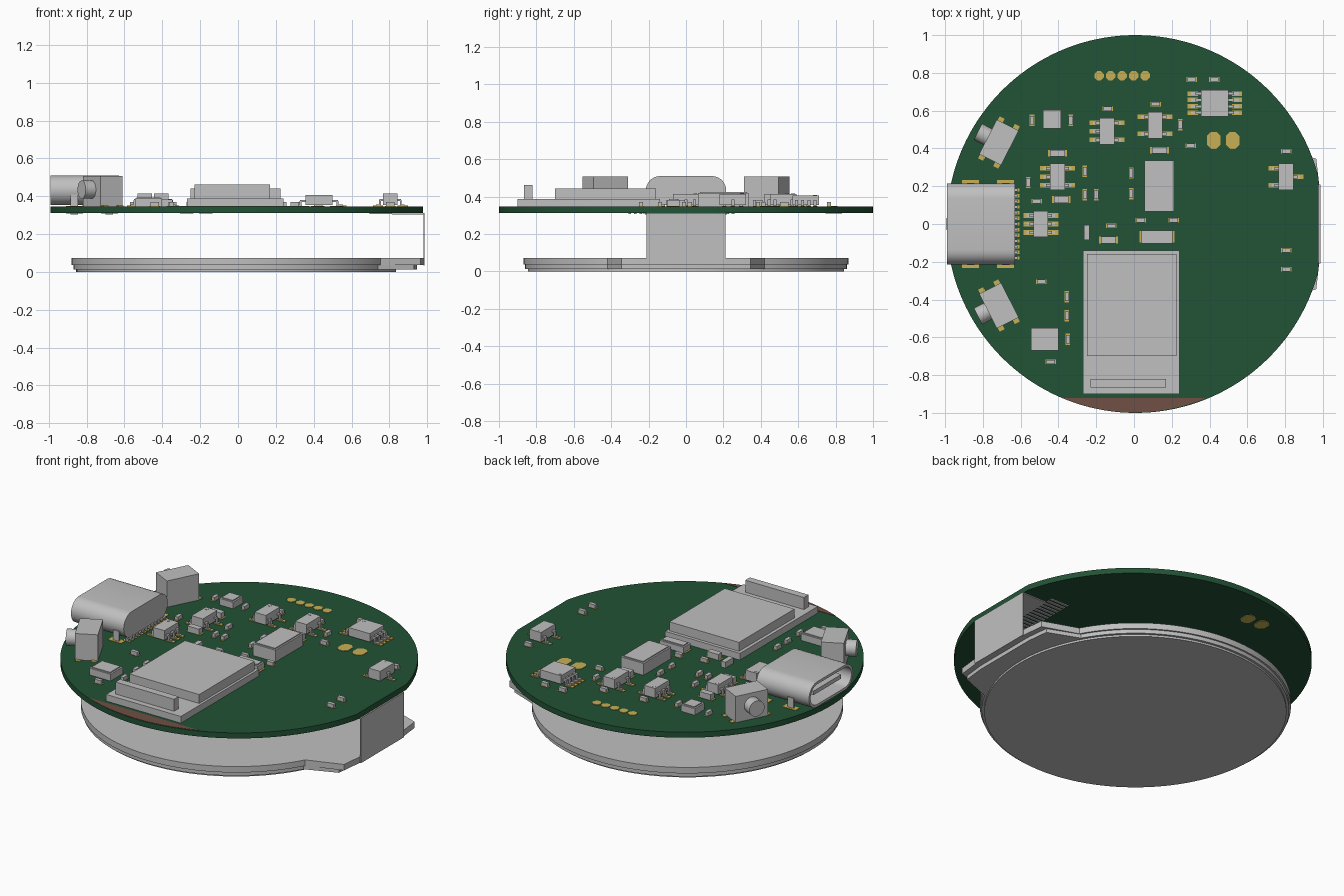
import bpy, bmesh, math
from mathutils import Matrix, Vector

if "Cube" in bpy.data.objects:
    bpy.data.objects.remove(bpy.data.objects["Cube"])


def material(name, rgb):
    m = bpy.data.materials.new(name)
    m.diffuse_color = (*rgb, 1)
    m.use_nodes = True
    m.node_tree.nodes["Principled BSDF"].inputs["Base Color"].default_value = m.diffuse_color
    return m


GREY = material("light grey", (0.527, 0.527, 0.527))
GREEN = material("board green", (0.016, 0.084, 0.036))
GOLD = material("gold pad", (0.58, 0.43, 0.09))
BROWN = material("bare board brown", (0.16, 0.08, 0.057))
TOP, BOT = 0.346, 0.312      # circuit board faces


def finish(name, bm, mat, smooth=False):
    bmesh.ops.recalc_face_normals(bm, faces=bm.faces)
    me = bpy.data.meshes.new(name)
    bm.to_mesh(me)
    bm.free()
    me.materials.append(mat)
    ob = bpy.data.objects.new(name, me)
    bpy.context.collection.objects.link(ob)
    if smooth:
        bpy.ops.object.select_all(action='DESELECT')
        ob.select_set(True)
        bpy.context.view_layer.objects.active = ob
        bpy.ops.object.shade_smooth_by_angle(angle=math.radians(30))
    return ob


def boxes(name, specs, mat, place=Matrix()):
    """One object from boxes given as (cx, cy, size_x, size_y, z0, z1)."""
    bm = bmesh.new()
    for cx, cy, sx, sy, z0, z1 in specs:
        m = Matrix.Translation((cx, cy, (z0 + z1) / 2)) @ Matrix.Diagonal((sx, sy, z1 - z0, 1))
        bmesh.ops.create_cube(bm, size=1, matrix=place @ m)
    return finish(name, bm, mat)


def loft(name, loops, mat, smooth=True):
    """Bridge equal-length loops of points and cap both ends."""
    bm = bmesh.new()
    rings = [[bm.verts.new(p) for p in loop] for loop in loops]
    n = len(rings[0])
    for a, b in zip(rings, rings[1:]):
        for i in range(n):
            j = (i + 1) % n
            bm.faces.new((a[i], a[j], b[j], b[i]))
    bm.faces.new(rings[0])
    bm.faces.new(rings[-1])
    return finish(name, bm, mat, smooth)


def prism(name, outline, z0, z1, mat, smooth=True):
    return loft(name, [[(x, y, z) for x, y in outline] for z in (z0, z1)], mat, smooth)


def arc(cx, r, a0, a1, n):
    return [(cx + r * math.cos(a0 + (a1 - a0) * i / n), r * math.sin(a0 + (a1 - a0) * i / n))
            for i in range(n + 1)]


# Circuit board: a disc with a flat on the right for the ribbon
flat = math.acos(0.97)
prism("circuit_board", arc(0.008, 1.0, flat, 2 * math.pi - flat, 140), BOT, TOP, GREEN)
edge = math.acos(0.925)
prism("bare_board_strip", arc(0.0, 0.997, -math.pi / 2 - edge, -math.pi / 2 + edge, 24),
      TOP, TOP + 0.002, BROWN)


# Round display underneath, with a tab for the ribbon
def display_outline(r, tip):
    a = math.asin(0.42 / r)
    pts = arc(-0.01, r, a, 2 * math.pi - a, 110)
    return pts + [(tip, -0.345), (tip + 0.015, -0.21), (tip + 0.015, 0.21), (tip, 0.345)]


prism("display_glass", arc(-0.01, 0.845, 0, 2 * math.pi * 119 / 120, 119), 0, 0.012, GREY)
prism("display_front_layer", display_outline(0.86, 0.93), 0.012, 0.036, GREY)
prism("display_back_layer", display_outline(0.87, 0.965), 0.036, 0.073, GREY)

# Ribbon from the display tab up to the underside of the board
boxes("ribbon", [(0.984, 0, 0.005, 0.42, 0.035, 0.312),
                 (0.90, 0, 0.17, 0.42, 0.305, 0.311)], GREY)
boxes("ribbon_pads", [(0.755, -0.30 + 0.029 * i, 0.12, 0.014, 0.306, 0.312)
                      for i in range(20)], GREY)

# Radio module
boxes("module_base", [(-0.015, -0.52, 0.51, 0.76, TOP, 0.387)], GREY)
boxes("module_shield", [(-0.0125, -0.43, 0.475, 0.54, 0.387, 0.442)], GREY)
boxes("module_antenna", [(-0.03, -0.843, 0.40, 0.045, 0.387, 0.461)], GREY)


# Charging socket: a hollow rounded shell with a tongue
def stadium(x, r):
    pts = []
    for side, start in ((1, -math.pi / 2), (-1, math.pi / 2)):
        for i in range(15):
            a = start + math.pi * i / 14
            pts.append((x, side * 0.137 + r * math.cos(a), 0.432 + r * math.sin(a)))
    return pts


loft("socket_shell", [stadium(-0.63, 0.078), stadium(-0.99, 0.078),
                      stadium(-0.99, 0.062), stadium(-0.70, 0.062)], GREY)
boxes("socket_tongue", [(-0.83, 0, 0.27, 0.27, 0.42, 0.445)], GREY)
legs = [(x, s * 0.212) for x in (-0.865, -0.68) for s in (1, -1)]
boxes("socket_legs", [(x, y, 0.04, 0.012, 0.303, 0.41) for x, y in legs], GREY)
boxes("socket_leg_pads", [(x, y, 0.09, 0.04, z, z + 0.003) for x, y in legs
                          for z in (TOP, BOT - 0.003)], GOLD)
rows = [-0.18 + 0.03 * i for i in range(13)]
boxes("socket_pins", [(-0.628, y, 0.02, 0.014, TOP, TOP + 0.015) for y in rows], GREY)
boxes("socket_pin_pads", [(-0.63, y, 0.045, 0.018, TOP, TOP + 0.003) for y in rows], GOLD)

# Two side push buttons, mirrored about y
for label, s in (("back", 1), ("front", -1)):
    place = Matrix.Translation((-0.715, s * 0.432, 0)) @ Matrix.Rotation(s * math.radians(-27), 4, 'Z')
    boxes(label + "_button_body", [(0, 0, 0.13, 0.205, TOP, 0.508)], GREY, place)
    boxes(label + "_button_pads", [(x, y, 0.03, 0.03, TOP, TOP + 0.004)
                                   for x in (-0.045, 0.045) for y in (-0.11, 0.11)], GOLD, place)
    bm = bmesh.new()
    bmesh.ops.create_cone(bm, cap_ends=True, segments=32, radius1=0.048, radius2=0.048, depth=0.07,
                          matrix=place @ Matrix.Translation((-0.09, 0, 0.435))
                          @ Matrix.Rotation(math.pi / 2, 4, 'Y'))
    finish(label + "_button_plunger", bm, GREY, True)


# Leaded chips: body, bent legs and gold pads
def chip(name, x, y, w, d, z1, left, right, reach):
    boxes(name + "_body", [(x, y, w, d, TOP + 0.008, z1)], GREY)
    pins, pads = [], []
    mid = (TOP + z1) / 2
    for side, ys in ((-1, left), (1, right)):
        for py in ys:
            inner, outer = w / 2, w / 2 + reach
            pins += [(x + side * (inner + reach * 0.25), y + py, reach * 0.5, 0.016, mid - 0.005, mid + 0.005),
                     (x + side * (inner + reach * 0.45), y + py, 0.01, 0.016, TOP, mid),
                     (x + side * (inner + reach * 0.7), y + py, reach * 0.6, 0.016, TOP, TOP + 0.01)]
            pads.append((x + side * (outer - 0.01), y + py, 0.055, 0.024, TOP, TOP + 0.004))
    boxes(name + "_legs", pins, GREY)
    boxes(name + "_pads", pads, GOLD)
    # round marker in the corner
    bm = bmesh.new()
    bmesh.ops.create_cone(bm, cap_ends=True, segments=16, radius1=0.01, radius2=0.01, depth=0.003,
                          matrix=Matrix.Translation((x - w / 2 + 0.02, y + d / 2 - 0.02, z1)))
    finish(name + "_marker", bm, GREY)


three, two = (-0.045, 0, 0.045), (-0.045, 0.045)
for name, x, y, left, right in (("chip_left", -0.493, 0.0, three, three),
                                ("chip_middle", -0.405, 0.25, three, two),
                                ("chip_back", -0.143, 0.49, three, two),
                                ("chip_back_right", 0.112, 0.522, two, two),
                                ("chip_right", 0.805, 0.25, two, (0,))):
    chip(name, x, y, 0.078, 0.14, 0.414, left, right, 0.036)
wide = (-0.05, -0.017, 0.017, 0.05)
chip("chip_wide", 0.428, 0.64, 0.145, 0.14, 0.406, wide, wide, 0.055)

# Flat cans and leadless chips with a stepped lid: (name, x, y, w, d, height)
for name, x, y, w, d, h in (("power_coil", 0.133, 0.2, 0.155, 0.27, 0.425),
                            ("timing_crystal", 0.122, -0.068, 0.165, 0.068, 0.388),
                            ("sensor_square", -0.435, 0.555, 0.095, 0.097, 0.392),
                            ("sensor_large", -0.473, -0.61, 0.145, 0.12, 0.394)):
    boxes(name, [(x, y, w, d, TOP, h - 0.006)], GREY)
    boxes(name + "_lid", [(x, y, w - 0.02, d - 0.02, h - 0.006, h)], GREY)
boxes("coil_pads", [(0.122 + s * 0.078, -0.068, 0.03, 0.06, TOP, TOP + 0.003) for s in (1, -1)], GOLD)

# Small passive parts
tall = [(-0.54, 0.55), (-0.335, 0.55), (0.245, 0.525), (-0.56, 0.22), (-0.26, 0.28), (-0.015, 0.27),
        (-0.015, 0.16), (-0.26, 0.155), (-0.2, 0.155), (-0.355, -0.385), (-0.355, -0.485), (-0.35, -0.61)]
flat_parts = [(0.305, 0.765), (0.425, 0.765), (0.3, 0.415), (-0.14, 0.61), (0.115, 0.635),
              (-0.515, 0.12), (0.035, 0.02), (0.21, 0.02), (-0.12, -0.01), (-0.49, -0.305),
              (-0.44, -0.73), (0.805, 0.385), (0.805, -0.14), (0.805, -0.24)]
large = [(-0.405, 0.375), (-0.385, 0.13), (0.135, 0.39), (-0.135, -0.085)]
boxes("small_parts_upright", [(x, y, 0.022, 0.045, TOP, 0.37) for x, y in tall], GREY)
boxes("small_parts_flat", [(x, y, 0.045, 0.022, TOP, 0.37) for x, y in flat_parts], GREY)
boxes("large_parts", [(x, y, 0.078, 0.036, TOP, 0.382) for x, y in large]
      + [(-0.25, -0.045, 0.03, 0.078, TOP, 0.382)], GREY)
boxes("small_part_pads", [(x, y, 0.024, 0.06, TOP, TOP + 0.003) for x, y in tall]
      + [(x, y, 0.056, 0.024, TOP, TOP + 0.003) for x, y in flat_parts]
      + [(x, y, 0.098, 0.036, TOP, TOP + 0.003) for x, y in large], GOLD)


# Bare gold contacts: header row, and solder pad pairs on both faces
def contact(name, x, y, w, d, z0, z1):
    c = 0.3 * min(w, d)
    a, b = w / 2, d / 2
    pts = [(a, c - b), (a, b - c), (a - c, b), (c - a, b), (-a, b - c), (-a, c - b), (c - a, -b), (a - c, -b)]
    prism(name, [(x + px, y + py) for px, py in pts], z0, z1, GOLD, False)


for i in range(5):
    contact("header_pad_%d" % (i + 1), -0.185 + 0.061 * i, 0.785, 0.05, 0.05, TOP, TOP + 0.003)
for i in range(2):
    contact("solder_pad_%d" % (i + 1), 0.422 + 0.1 * i, 0.443, 0.072, 0.09, TOP, TOP + 0.003)
    contact("underside_pad_%d" % (i + 1), -0.27 + 0.1 * i, 0.79, 0.072, 0.09, BOT - 0.003, BOT)
